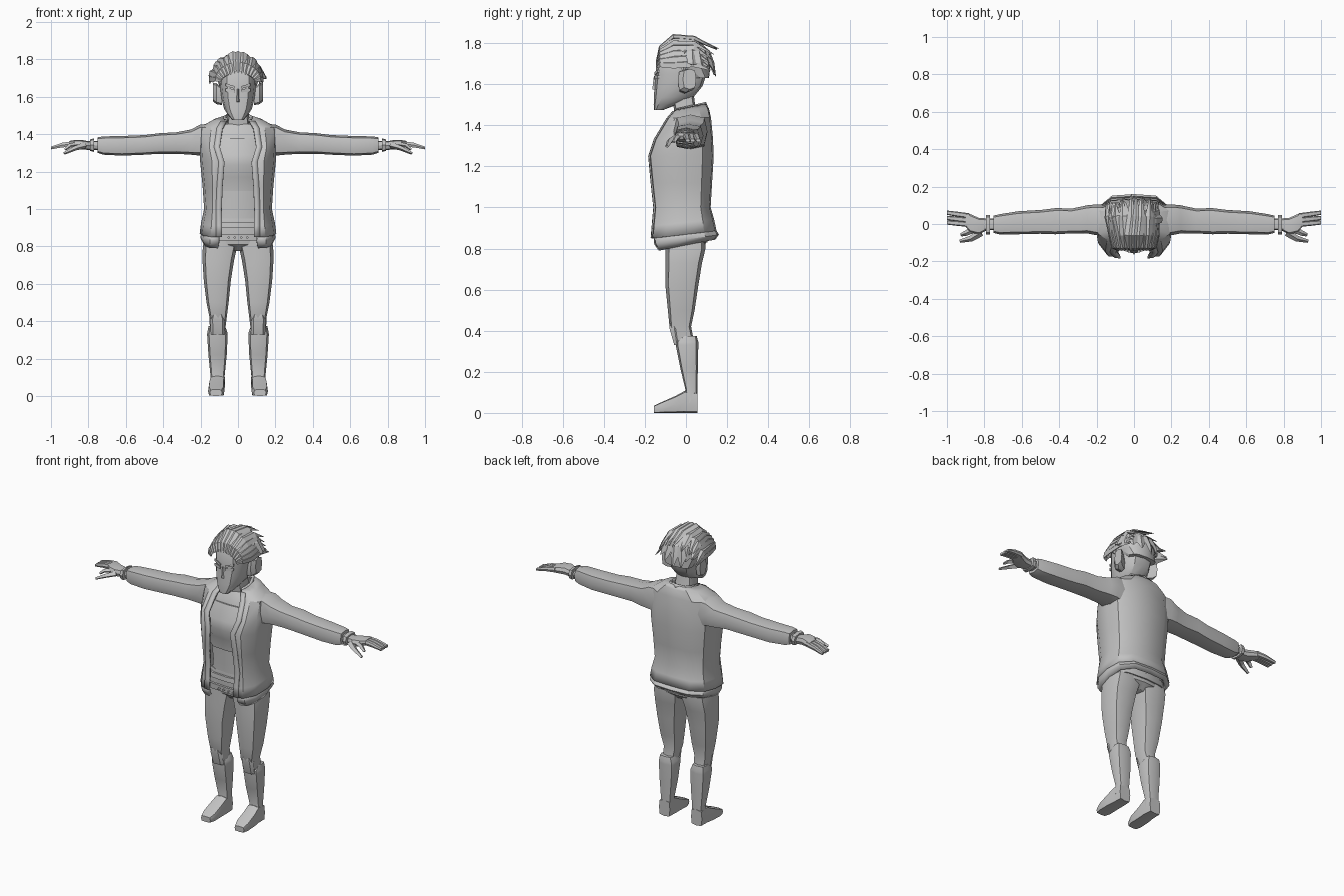
import bpy, math, random
from mathutils import Vector

random.seed(4)
grey = bpy.data.materials.new("plain_grey")
grey.diffuse_color = (0.55, 0.55, 0.55, 1)


def finish(name, verts, faces, mirror=False, thick=0, angle=32):
    me = bpy.data.meshes.new(name)
    me.from_pydata([tuple(v) for v in verts], [], faces)
    me.materials.append(grey)
    ob = bpy.data.objects.new(name, me)
    bpy.context.collection.objects.link(ob)
    bpy.ops.object.select_all(action='DESELECT')
    ob.select_set(True)
    bpy.context.view_layer.objects.active = ob
    bpy.ops.object.mode_set(mode='EDIT')
    bpy.ops.mesh.select_all(action='SELECT')
    bpy.ops.mesh.normals_make_consistent(inside=False)
    bpy.ops.object.mode_set(mode='OBJECT')
    bpy.ops.object.shade_smooth_by_angle(angle=math.radians(angle))
    if mirror:
        ob.modifiers.new("mirror", 'MIRROR').merge_threshold = 0.002
    if thick:
        m = ob.modifiers.new("thickness", 'SOLIDIFY')
        m.thickness, m.offset = thick, 0
    return ob


def bridge(name, rings, **kw):
    """Skin closed rings of equal size and cap the ends."""
    n = len(rings[0])
    verts = [p for r in rings for p in r]
    faces = [(i * n + j, i * n + (j + 1) % n, (i + 1) * n + (j + 1) % n, (i + 1) * n + j)
             for i in range(len(rings) - 1) for j in range(n)]
    faces += [tuple(range(n))[::-1], tuple(range(len(verts) - n, len(verts)))]
    return finish(name, verts, faces, **kw)


def loft(name, axis, sections, n=8, power=0.6, **kw):
    """Sections are (position on axis, a0, a1, b0, b1) for the other two axes."""
    rings = []
    for p, a0, a1, b0, b1 in sections:
        ring = []
        for k in range(n):
            c, s = math.cos(2 * math.pi * k / n), math.sin(2 * math.pi * k / n)
            c, s = [math.copysign(abs(t) ** power, t) if abs(t) > 1e-6 else 0 for t in (c, s)]
            q = [(a0 + a1) / 2 + c * (a1 - a0) / 2, (b0 + b1) / 2 + s * (b1 - b0) / 2]
            q.insert("xyz".index(axis), p)
            ring.append(q)
        rings.append(ring)
    return bridge(name, rings, **kw)


def strand(name, path, widths, center, flat=0.45, **kw):
    """Tapered diamond-section strand whose flat side faces away from center."""
    path = [Vector(p) for p in path]
    rings = []
    for i, p in enumerate(path):
        t = (path[min(i + 1, len(path) - 1)] - path[max(i - 1, 0)]).normalized()
        side = t.cross(p - Vector(center)).normalized()
        up = side.cross(t).normalized()
        w = widths[i]
        rings.append([p + side * w, p + up * w * flat, p - side * w, p - up * w * flat])
    return bridge(name, rings, angle=20, **kw)


def sheet(name, rows, thick):
    n = len(rows[0])
    faces = [(i * n + j, i * n + j + 1, (i + 1) * n + j + 1, (i + 1) * n + j)
             for i in range(len(rows) - 1) for j in range(n - 1)]
    return finish(name, [p for r in rows for p in r], faces, mirror=True, thick=thick)


def coat(name, levels, thick=0.014):
    """Open-front garment; levels are (z front, z back, opening x, front y, side x, back y)."""
    rows = []
    for zf, zb, xo, yf, xs, yb in levels:
        pts = [(xo, yf), ((xo + xs) / 2, yf + 0.006), (xs * 0.94, yf * 0.6), (xs, 0),
               (xs * 0.93, yb * 0.6), (xs * 0.6, yb * 0.95), (0, yb)]
        rows.append([(x, y, zf + (zb - zf) * (y - yf) / (yb - yf)) for x, y in pts])
    return sheet(name, rows, thick)


# Legs, boots and feet
loft("leg", 'z', [(0.34, .07, .15, -.045, .04), (0.42, .06, .152, -.08, .025),
                  (0.50, .05, .168, -.088, .042), (0.62, .038, .183, -.1, .06),
                  (0.73, .02, .19, -.1, .078), (0.80, .004, .188, -.1, .095),
                  (0.88, .002, .17, -.1, .09)], mirror=True)
loft("boot", 'z', [(0.05, .07, .152, -.02, .055), (0.11, .071, .147, -.002, .055),
                   (0.22, .06, .158, -.028, .058), (0.33, .055, .165, -.05, .06),
                   (0.345, .058, .163, -.05, .06), (0.375, .07, .157, -.015, .052)], mirror=True)
loft("knee_guard", 'z', [(0.33, .07, .145, -.058, -.03), (0.41, .068, .15, -.082, -.03),
                         (0.435, .08, .14, -.08, -.04)], mirror=True, n=6)
loft("foot", 'y', [(-.155, .085, .15, 0, .035), (-.12, .072, .16, 0, .052),
                   (-.05, .072, .158, 0, .083), (-.005, .07, .152, 0, .108),
                   (.055, .074, .15, 0, .1)], power=0.4, mirror=True)

# Hips, belts and trunk
loft("hips", 'z', [(.775, -.05, .05, -.06, .06), (.81, -.17, .17, -.095, .095),
                   (.87, -.178, .178, -.105, .1), (.95, -.15, .15, -.1, .085)], n=12)
loft("trunk", 'z', [(.9, -.145, .145, -.1, .08), (1.0, -.135, .135, -.1, .08),
                    (1.1, -.145, .145, -.105, .085), (1.3, -.17, .17, -.105, .1),
                    (1.4, -.17, .17, -.085, .095), (1.455, -.09, .09, -.05, .07)], n=12)
loft("cropped_top", 'z', [(1.095, -.148, .148, -.112, .09), (1.17, -.15, .15, -.122, .09),
                          (1.235, -.155, .155, -.147, .09), (1.29, -.16, .16, -.137, .09),
                          (1.38, -.13, .13, -.098, .09)], n=12)
loft("waist_belt", 'z', [(.9, -.16, .16, -.116, .09), (.93, -.155, .155, -.114, .09)], n=12)
hip_belt = loft("hip_belt", 'z', [(.83, -.183, .183, -.116, .105),
                                  (.865, -.183, .183, -.118, .105)], n=12)
hip_belt.rotation_euler = (0, 0.0, 0)
for x in (-.05, -.017, .017, .05):
    loft("belt_stud", 'y', [(-.126, x - .008, x + .008, .84, .855),
                            (-.105, x - .008, x + .008, .84, .855)], n=4, power=1)

# Jacket body, lower hem and lapels
body = [(.85, .885, .088, -.16, .198, .142), (.91, .94, .088, -.155, .19, .13),
        (1.0, 1.0, .09, -.147, .174, .113), (1.12, 1.12, .085, -.16, .182, .12),
        (1.25, 1.25, .075, -.172, .195, .128), (1.33, 1.34, .1, -.145, .2, .124),
        (1.43, 1.435, .085, -.085, .198, .115), (1.465, 1.48, .065, -.055, .13, .105),
        (1.47, 1.50, .055, -.045, .078, .092)]
coat("jacket", body)
coat("jacket_hem", [(.795, .85, .105, -.125, .178, .135), (.825, .868, .1, -.145, .19, .15),
                    (.86, .9, .1, -.148, .188, .13)], thick=0.02)
sheet("lapel", [[(xo - .003, yf - .006, zf), (xo + .028, yf - .004, zf)]
                for zf, zb, xo, yf, xs, yb in body[:-1]], 0.012)
sheet("collar", [[(.06, -.05, 1.465), (.078, .02, 1.475), (.06, .085, 1.485), (0, .1, 1.49)],
                 [(.058, -.045, 1.48), (.07, .02, 1.495), (.05, .08, 1.508), (0, .092, 1.512)]], 0.012)

# Sleeves and cuffs
loft("sleeve", 'x', [(.13, -.06, .1, 1.27, 1.455), (.2, -.06, .105, 1.285, 1.452),
                     (.25, -.05, .1, 1.29, 1.425), (.33, -.05, .083, 1.295, 1.41),
                     (.42, -.055, .085, 1.295, 1.405), (.5, -.052, .075, 1.29, 1.395),
                     (.62, -.055, .068, 1.285, 1.39), (.72, -.055, .052, 1.29, 1.388),
                     (.75, -.048, .045, 1.3, 1.383)], mirror=True)
loft("wrist", 'x', [(.73, -.03, .03, 1.315, 1.365), (.82, -.035, .028, 1.318, 1.362)], mirror=True)
loft("cuff", 'x', [(.77, -.055, .048, 1.305, 1.378), (.79, -.055, .048, 1.31, 1.372)], mirror=True)

# Hands with a fan of four fingers and a drooping thumb
loft("palm", 'x', [(.79, -.035, .03, 1.315, 1.36), (.83, -.055, .033, 1.318, 1.368),
                   (.875, -.045, .053, 1.325, 1.368), (.9, -.015, .06, 1.33, 1.364)], mirror=True)
for y0, y1 in ((-.003, .008), (.02, .032), (.043, .06)):
    loft("finger", 'x', [(.88, y0 - .013, y0 + .014, 1.332, 1.364),
                         (.94, (y0 + y1) / 2 - .013, (y0 + y1) / 2 + .014, 1.328, 1.355),
                         (1.0, y1 - .011, y1 + .012, 1.318, 1.334)], n=6, mirror=True)
strand("index_finger", [(.86, -.03, 1.345), (.9, -.05, 1.338), (.925, -.058, 1.318)],
       (.018, .014, .009), (.88, -.04, 1.2), 0.8, mirror=True)
strand("thumb", [(.82, -.045, 1.34), (.87, -.078, 1.325), (.93, -.092, 1.297)],
       (.022, .016, .009), (.87, -.07, 1.2), 0.8, mirror=True)

# Neck, head and face
loft("neck", 'z', [(1.4, -.07, .07, -.05, .07), (1.46, -.062, .062, -.055, .05),
                   (1.57, -.055, .055, -.075, .035)])
loft("head", 'z', [(1.475, -.03, .03, -.155, -.11), (1.5, -.052, .052, -.157, -.045),
                   (1.535, -.074, .074, -.156, .035), (1.59, -.088, .088, -.153, .08),
                   (1.65, -.096, .096, -.147, .1), (1.72, -.1, .1, -.145, .1),
                   (1.77, -.085, .085, -.12, .09), (1.8, -.05, .05, -.07, .06)], n=12, power=0.75)
bridge("nose", [[(-.005, -.145, 1.64), (.005, -.145, 1.64), (0, -.156, 1.64)],
                [(-.013, -.145, 1.57), (.013, -.145, 1.57), (0, -.164, 1.575)]])
for part, z0, z1, h in (("eyebrow", 1.65, 1.664, .007), ("eye", 1.632, 1.636, .009)):
    bridge(part, [[(.018, -.154, z0 - h), (.018, -.154, z0 + h), (.018, -.138, z0)],
                  [(.066, -.139, z1 - h), (.066, -.139, z1 + h), (.066, -.115, z1)]], mirror=True)
loft("ear", 'x', [(.085, -.035, .02, 1.555, 1.65), (.115, -.04, .04, 1.56, 1.672),
                  (.133, -.015, .05, 1.575, 1.675)], mirror=True)

# Hair: a cap, swept-back locks on top and hanging locks behind
loft("hair_cap", 'z', [(1.63, -.09, .09, .03, .112), (1.68, -.107, .107, -.09, .118),
                       (1.72, -.115, .115, -.14, .12), (1.77, -.1, .1, -.125, .105),
                       (1.815, -.06, .06, -.085, .06)], n=12, power=0.8)
core = (0, -.02, 1.64)
for i in range(15):
    a = math.radians(-84 + 12 * i)
    s, c, j = math.sin(a), math.cos(a), random.uniform(-.018, .018)
    strand("top_lock", [(.088 * s, -.14, 1.68 + .045 * c), (.115 * s, -.125, 1.69 + .09 * c),
                        (.127 * s, -.06, 1.69 + .138 * c + j / 2),
                        (.135 * s + j, .04, 1.69 + .135 * c),
                        (.142 * s + j, .135 + 1.6 * j, 1.67 + .09 * c + j)],
           (.008, .018, .025, .024, .003), core)
for i in range(11):
    b = math.radians(-100 + 20 * i)
    s, c, j = math.sin(b), math.cos(b), random.uniform(-.02, .02)
    strand("back_lock", [(.06 * s, .01 + .04 * c, 1.805), (.112 * s, .01 + .095 * c, 1.755),
                         (.13 * s + j, .01 + .118 * c, 1.70),
                         (.138 * s + j, .01 + .135 * c, 1.645 + j + .035 * abs(s))],
           (.016, .03, .024, .003), core)
